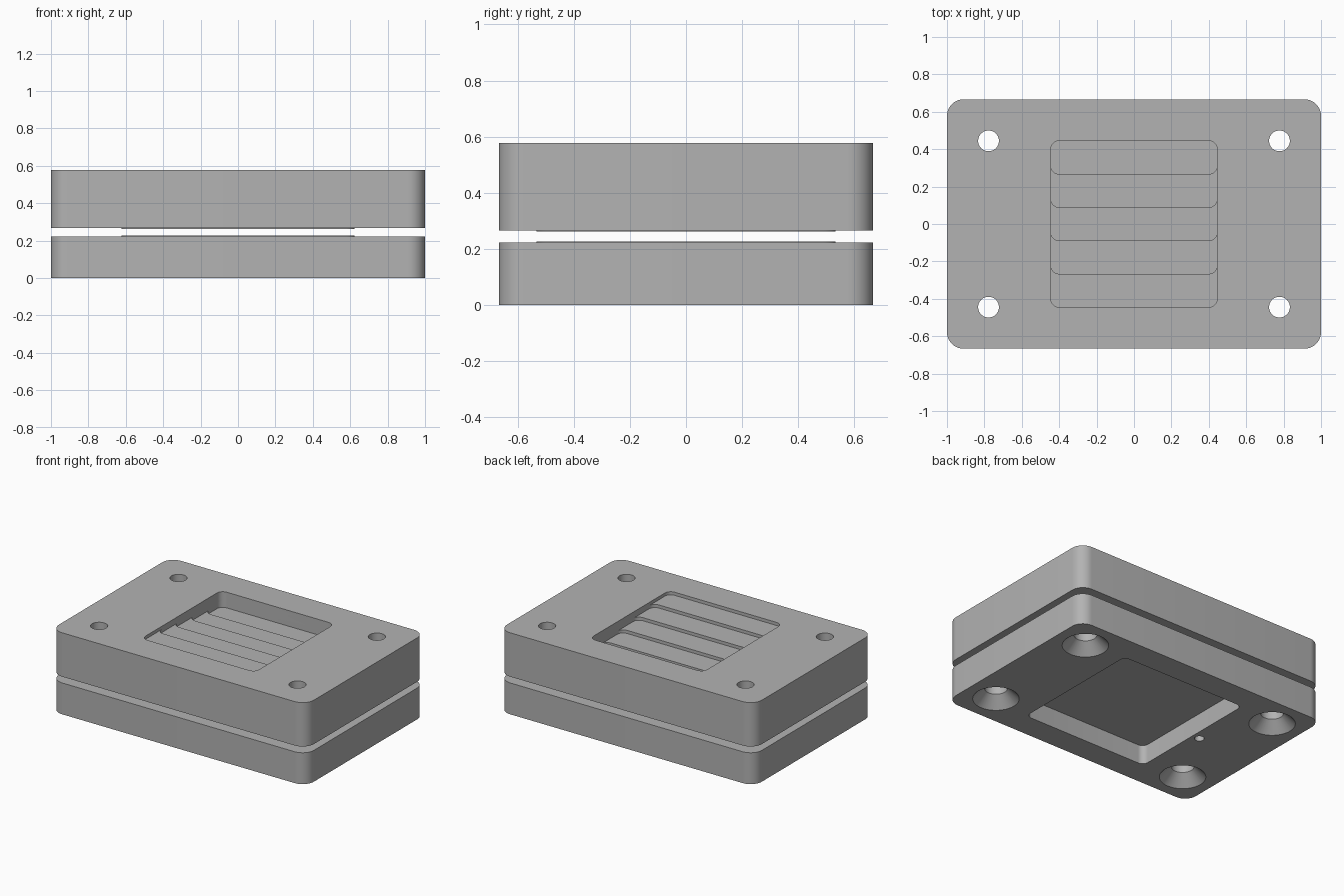
import bpy, bmesh, math

if "Cube" in bpy.data.objects:
    bpy.data.objects.remove(bpy.data.objects["Cube"])

MM = 2 / 90          # the long side is 90 mm
MARGIN = 1           # how far cutters reach past a surface

metal = bpy.data.materials.new("plain_grey")
metal.use_nodes = True
GREY = (0.45, 0.45, 0.45, 1)
metal.diffuse_color = GREY
metal.node_tree.nodes["Principled BSDF"].inputs["Base Color"].default_value = GREY


def loft(name, rings):
    """Skin a closed solid through equal-length rings of (x, y, z) in mm."""
    bm = bmesh.new()
    loops = [[bm.verts.new([c * MM for c in p]) for p in ring] for ring in rings]
    n = len(loops[0])
    bm.faces.new(loops[0][::-1])
    bm.faces.new(loops[-1])
    for low, high in zip(loops, loops[1:]):
        for i in range(n):
            j = (i + 1) % n
            bm.faces.new((low[i], low[j], high[j], high[i]))
    bmesh.ops.recalc_face_normals(bm, faces=bm.faces)
    mesh = bpy.data.meshes.new(name)
    bm.to_mesh(mesh)
    bm.free()
    mesh.materials.append(metal)
    obj = bpy.data.objects.new(name, mesh)
    bpy.context.collection.objects.link(obj)
    return obj


def rounded_block(name, x0, x1, y0, y1, z0, z1, radius, steps=10):
    """Upright block with rounded vertical corners."""
    corners = [(x1 - radius, y1 - radius), (x0 + radius, y1 - radius),
               (x0 + radius, y0 + radius), (x1 - radius, y0 + radius)]
    outline = []
    for quarter, (cx, cy) in enumerate(corners):
        for i in range(steps + 1):
            a = (quarter + i / steps) * math.pi / 2
            outline.append((cx + radius * math.cos(a), cy + radius * math.sin(a)))
    return loft(name, [[(x, y, z) for x, y in outline] for z in (z0, z1)])


def turned(name, x, y, profile, sides=40):
    """Upright round solid through (radius, z) pairs."""
    angles = [2 * math.pi * i / sides for i in range(sides)]
    return loft(name, [[(x + r * math.cos(a), y + r * math.sin(a), z) for a in angles]
                       for r, z in profile])


def boolean(target, tool, operation="DIFFERENCE"):
    mod = target.modifiers.new(operation.lower(), "BOOLEAN")
    mod.operation = operation
    mod.solver = "EXACT"
    mod.object = tool
    bpy.context.view_layer.objects.active = target
    bpy.ops.object.modifier_apply(modifier=mod.name)
    bpy.data.objects.remove(tool)


def smooth(obj):
    bpy.ops.object.select_all(action="DESELECT")
    obj.select_set(True)
    bpy.context.view_layer.objects.active = obj
    bpy.ops.object.shade_smooth_by_angle(angle=math.radians(30))


# Two plates, each with a slightly raised pad facing the gap
bottom_plate = rounded_block("bottom_plate", -45, 45, -30, 30, 0, 10, 4)
boolean(bottom_plate, rounded_block("pad", -28, 28, -24, 24, 9, 10.2, 2), "UNION")
top_plate = rounded_block("top_plate", -45, 45, -30, 30, 12, 26, 4)
boolean(top_plate, rounded_block("pad", -28, 28, -24, 24, 11.8, 13, 2), "UNION")

# Screw holes: plain above, countersunk from underneath below
for x in (-35, 35):
    for y in (-20, 20):
        boolean(top_plate, turned("hole", x, y, [(2.5, 12 - MARGIN), (2.5, 26 + MARGIN)]))
        boolean(bottom_plate, turned("countersink", x, y, [
            (6.7 + MARGIN, -MARGIN), (3.3, 3.4), (3.3, 10 + MARGIN)]))

# Staircase pocket in the top, one millimetre deeper per step towards the back
for step in range(5):
    boolean(top_plate, rounded_block("step", -20, 20, -20 + 8 * step, 20,
                                     25 - step, 26 + MARGIN, 2))

# Square pocket and small port in the underside
boolean(bottom_plate, rounded_block("pocket", -22, 22, -22, 22, -MARGIN, 6, 2))
boolean(bottom_plate, turned("port", -24.5, 0, [(1.4, -MARGIN), (1.4, 10 + MARGIN)]))

for plate in (bottom_plate, top_plate):
    smooth(plate)
